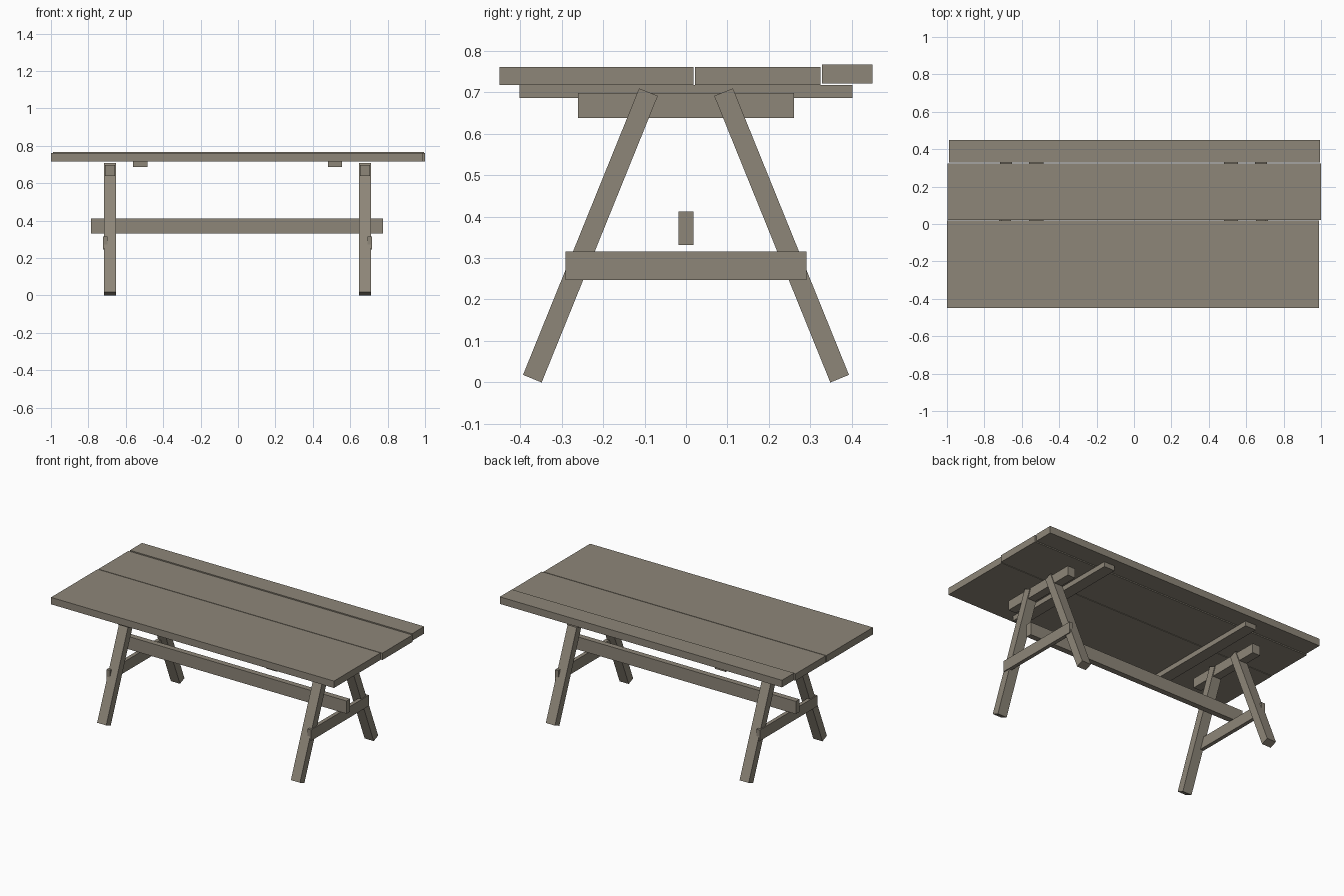
import bpy
import math
from mathutils import Vector

if "Cube" in bpy.data.objects:
    bpy.data.objects.remove(bpy.data.objects["Cube"])

wood = bpy.data.materials.new("weathered_wood")
wood.diffuse_color = (0.27, 0.24, 0.19, 1)
wood.use_nodes = True
wood.node_tree.nodes["Principled BSDF"].inputs["Base Color"].default_value = wood.diffuse_color


def box(name, x, y, z):
    """Axis-aligned board from (min, max) ranges."""
    bpy.ops.mesh.primitive_cube_add(size=1, location=[sum(r) / 2 for r in (x, y, z)])
    ob = bpy.context.object
    ob.name = name
    ob.scale = [r[1] - r[0] for r in (x, y, z)]
    bpy.ops.object.transform_apply(location=False, rotation=False, scale=True)
    ob.data.materials.append(wood)
    return ob


def leg(name, x, side):
    """Splayed leg with square-cut ends."""
    bottom = Vector((x, side * 0.3705, 0.009))
    top = Vector((x, side * 0.0905, 0.700))
    d = top - bottom
    h = d.length / 2
    ob = box(name, (-0.032, 0.032), (-0.0243, 0.0243), (-h, h))
    ob.location = (bottom + top) / 2
    ob.rotation_euler.x = math.atan2(-d.y, d.z)


# Tabletop planks, slightly uneven
box("front_plank", (-1.0, 0.99), (-0.45, 0.018), (0.717, 0.761))
box("middle_plank", (-0.998, 1.0), (0.022, 0.324), (0.717, 0.761))
box("back_plank", (-0.99, 0.995), (0.328, 0.45), (0.721, 0.766))

# Trestles at each end, with a batten under the top
for label, s, cx, bx in (("left", -1, -0.684, -0.523), ("right", 1, 0.679, 0.518)):
    leg(label + "_front_leg", cx, -1)
    leg(label + "_back_leg", cx, 1)
    box(label + "_header", (cx - 0.027, cx + 0.027), (-0.26, 0.26), (0.638, 0.698))
    brace = sorted((cx + s * 0.014, cx + s * 0.038))
    box(label + "_brace", brace, (-0.29, 0.29), (0.247, 0.316))
    box(label + "_batten", (bx - 0.038, bx + 0.038), (-0.402, 0.402), (0.686, 0.717))

# Long stretcher between the trestles
box("stretcher", (-0.785, 0.776), (-0.018, 0.018), (0.331, 0.412))
